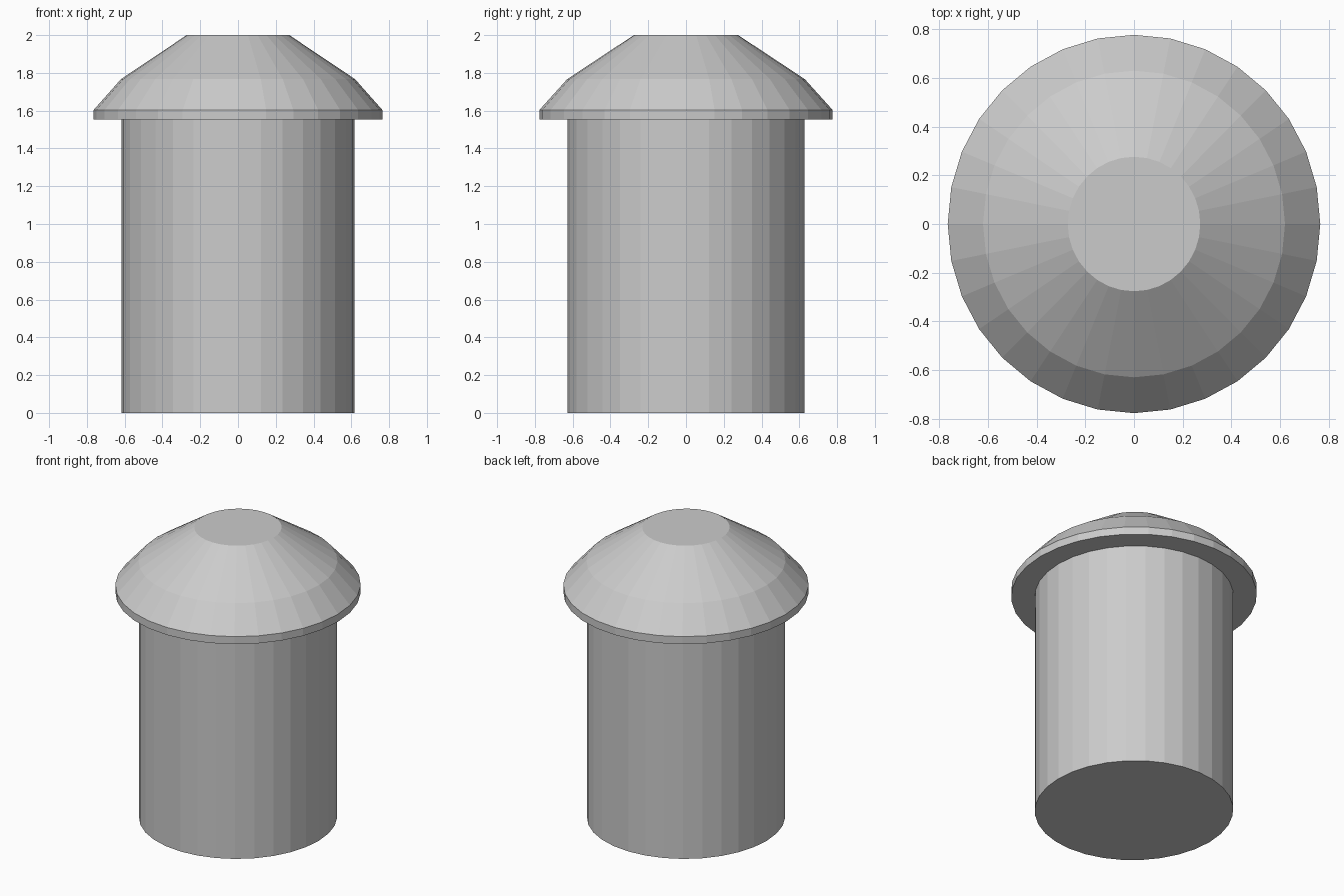
import bpy, bmesh, math

if "Cube" in bpy.data.objects:
    bpy.data.objects.remove(bpy.data.objects["Cube"])

SIDES = 32
X_RATIO = 0.985  # slightly narrower in x than in y


def lathe(name, profile):
    """Closed solid of stacked rings; profile is (y radius, z) from bottom to top."""
    bm = bmesh.new()
    rings = []
    for r, z in profile:
        rings.append([bm.verts.new((r * X_RATIO * math.cos(2 * math.pi * i / SIDES),
                                    r * math.sin(2 * math.pi * i / SIDES), z))
                      for i in range(SIDES)])
    for low, high in zip(rings, rings[1:]):
        for i in range(SIDES):
            j = (i + 1) % SIDES
            bm.faces.new((low[i], low[j], high[j], high[i]))
    bm.faces.new(rings[0][::-1])
    bm.faces.new(rings[-1])
    bmesh.ops.recalc_face_normals(bm, faces=bm.faces)
    mesh = bpy.data.meshes.new(name)
    bm.to_mesh(mesh)
    bm.free()
    obj = bpy.data.objects.new(name, mesh)
    bpy.context.collection.objects.link(obj)
    return obj


# Post with overhanging cap: shaft, underside, rim, two slopes and flat top
lathe("capped_post", [(0.627, 0), (0.627, 1.552), (0.776, 1.552),
                      (0.776, 1.604), (0.629, 1.767), (0.276, 2.0)])
